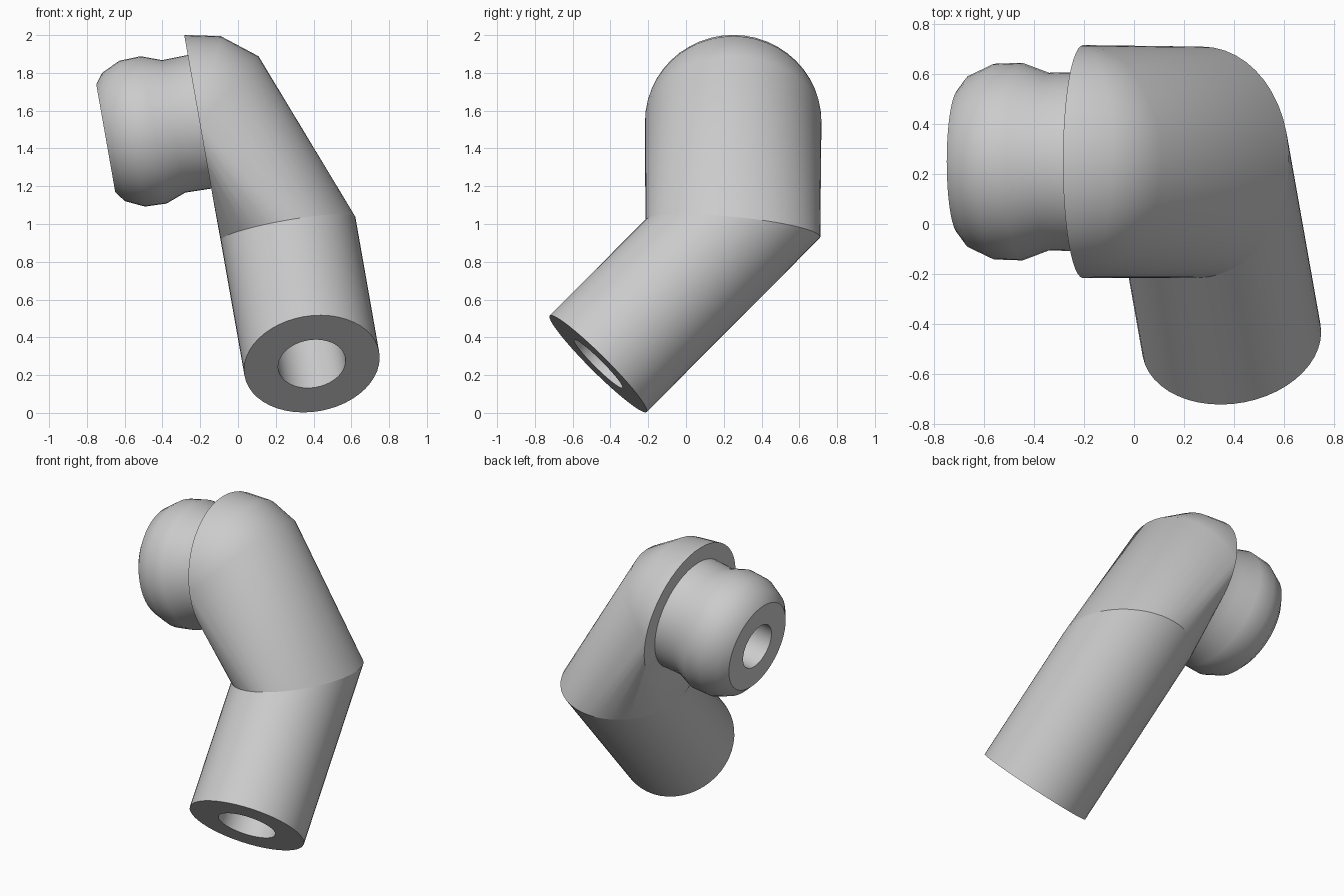
import bpy, bmesh
from math import sin, cos, pi, radians
from mathutils import Vector, Matrix

if "Cube" in bpy.data.objects:
    bpy.data.objects.remove(bpy.data.objects["Cube"])

TILT = Matrix.Rotation(radians(-10), 4, 'Y')   # whole part leans 10 degrees
N = 48
FACE_X, MID_Y, MID_Z, R = 0.067, 0.25, 1.553, 0.467   # shoulder centre and radius


def finish(bm, name, angle=30):
    bmesh.ops.recalc_face_normals(bm, faces=bm.faces)
    me = bpy.data.meshes.new(name)
    bm.to_mesh(me)
    bm.free()
    me.transform(TILT)
    ob = bpy.data.objects.new(name, me)
    bpy.context.collection.objects.link(ob)
    bpy.ops.object.select_all(action='DESELECT')
    ob.select_set(True)
    bpy.context.view_layer.objects.active = ob
    bpy.ops.object.shade_smooth_by_angle(angle=radians(angle))


def loft(rings, name):
    """Join rings of points into a capped skin."""
    bm = bmesh.new()
    vs = [[bm.verts.new(p) for p in ring] for ring in rings]
    for a, b in zip(vs, vs[1:]):
        for i in range(N):
            j = (i + 1) % N
            bm.faces.new((a[i], a[j], b[j], b[i]))
    bm.faces.new(vs[0])
    bm.faces.new(vs[-1])
    finish(bm, name)


ANG = [2 * pi * i / N for i in range(N)]

# Shoulder knob: turned profile (x, radius) with a blind hole in its end
profile = [(0.1, .36), (-.072, .356), (-.18, .396), (-.295, .392), (-.395, .345),
           (-.437, .29), (-.437, .145), (0.0, .145)]
loft([[(x, MID_Y + r * cos(a), MID_Z + r * sin(a)) for a in ANG] for x, r in profile],
     "shoulder_knob")

# Lower arm: round tube, square cut at the free end and mitred at the elbow
axis = Vector((0, .70, .714)).normalized()
side = Vector((1, 0, 0))
up = axis.cross(side)
end = Vector((.43, -.465, .188))
mitre_n = Vector((0, .097, 1))
mitre_p = Vector((.43, -.215, .96))


def ring(r, depth=0.0):
    return [end + axis * depth + side * (r * cos(a)) + up * (r * sin(a)) for a in ANG]


elbow = [p + axis * ((mitre_p - p).dot(mitre_n) / axis.dot(mitre_n)) for p in ring(.362)]
loft([elbow, ring(.362), ring(.18), ring(.18, .5)], "lower_arm")

# Upper arm: flat inner face and domed shoulder, drawn down to the elbow section
bm = bmesh.new()
for p in elbow:
    bm.verts.new(p)
for i in range(N):
    bm.verts.new((FACE_X, MID_Y + R * cos(ANG[i]), MID_Z + R * sin(ANG[i])))
for tilt in (24, 52):
    t = radians(tilt)
    for k in range(1, 24):
        f = pi * k / 24
        bm.verts.new((FACE_X + R * sin(f) * sin(t), MID_Y + R * cos(f),
                      MID_Z + R * sin(f) * cos(t)))
hull = bmesh.ops.convex_hull(bm, input=bm.verts)
loose = {g for k in ("geom_interior", "geom_unused") for g in hull[k]
         if isinstance(g, bmesh.types.BMVert)}
bmesh.ops.delete(bm, geom=list(loose), context='VERTS')
finish(bm, "upper_arm", 32)
